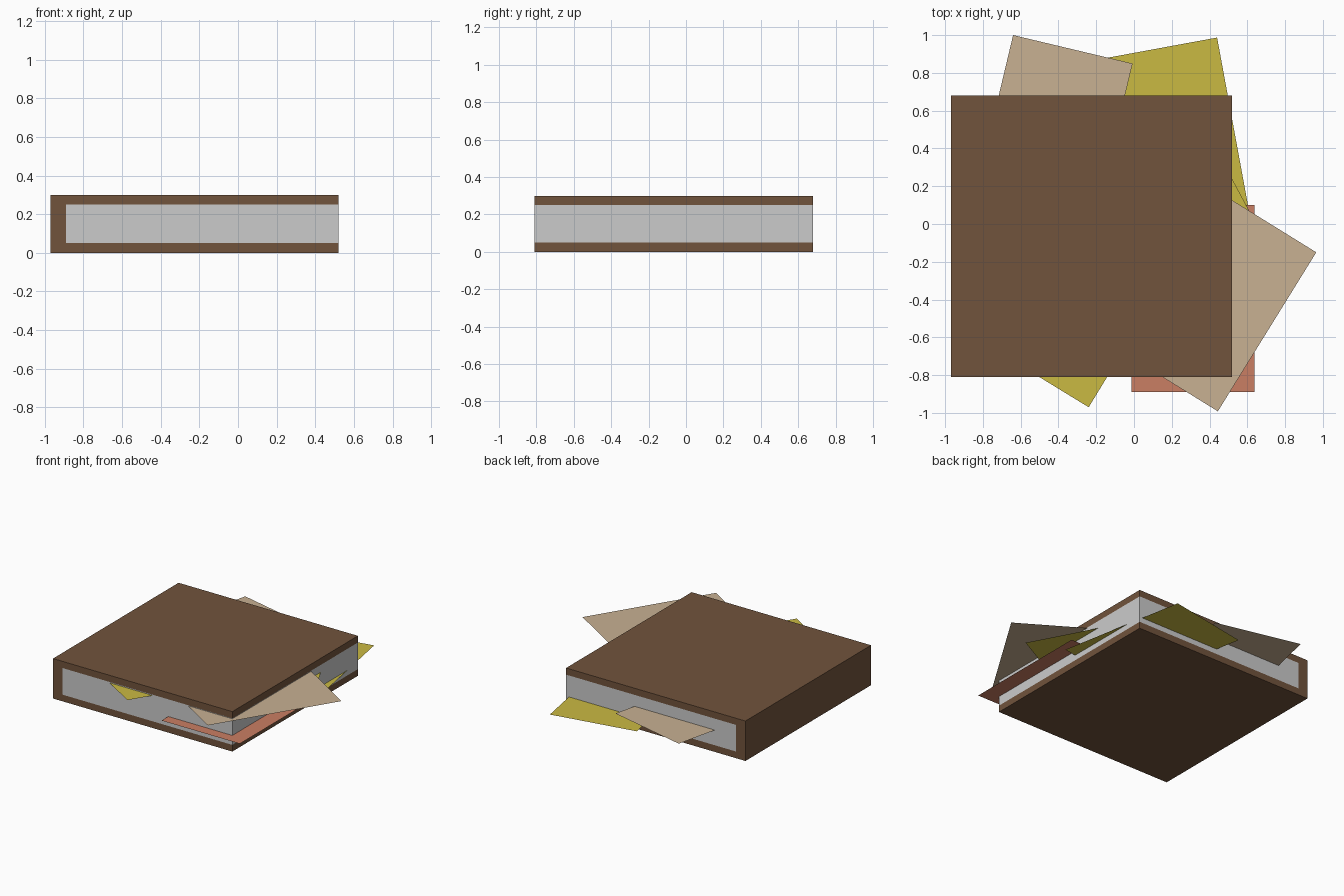
import bpy
from mathutils import Vector

if "Cube" in bpy.data.objects:
    bpy.data.objects.remove(bpy.data.objects["Cube"])


def material(name, rgb):
    m = bpy.data.materials.new(name)
    m.diffuse_color = (*rgb, 1)
    m.use_nodes = True
    m.node_tree.nodes["Principled BSDF"].inputs["Base Color"].default_value = m.diffuse_color
    return m


def mesh_object(name, verts, faces, mat=None):
    me = bpy.data.meshes.new(name)
    me.from_pydata(verts, [], faces)
    ob = bpy.data.objects.new(name, me)
    bpy.context.collection.objects.link(ob)
    if mat:
        me.materials.append(mat)
    return ob


def extrude_profile(name, profile, y0, y1, mat=None):
    """Solid from an XZ outline (counter-clockwise seen from the front)."""
    n = len(profile)
    verts = [(x, y, z) for y in (y0, y1) for x, z in profile]
    faces = [tuple(range(n)), tuple(range(2 * n - 1, n - 1, -1))]
    faces += [(i, i + n, (i + 1) % n + n, (i + 1) % n) for i in range(n)]
    return mesh_object(name, verts, faces, mat)


def sheet(name, corner, long_dir, short_dir, z, mat):
    """Loose paper: one corner plus the directions of its two edges."""
    c = Vector(corner)
    a = Vector(long_dir).normalized() * 0.99
    b = Vector(short_dir).normalized() * 0.65
    pts = [c, c + a, c + a + b, c + b]
    if a.cross(b) < 0:
        pts.reverse()
    return mesh_object(name, [(p.x, p.y, z) for p in pts], [(0, 1, 2, 3)], mat)


brown = material("leather_brown", (0.165, 0.087, 0.045))
tan = material("paper_tan", (0.58, 0.44, 0.29))
yellow = material("paper_yellow", (0.59, 0.49, 0.055))
salmon = material("paper_salmon", (0.59, 0.21, 0.125))

# Book bounds
X0, X1, Y0, Y1 = -0.97, 0.52, -0.81, 0.68
H, T, SPINE = 0.30, 0.05, -0.89

# Cover: two boards and the spine as one C-shaped profile
extrude_profile("cover", [(X0, 0), (X1, 0), (X1, T), (SPINE, T),
                          (SPINE, H - T), (X1, H - T), (X1, H), (X0, H)],
                Y0, Y1, brown)

# Page block, flush with the boards
extrude_profile("page_block", [(SPINE, T), (X1, T), (X1, H - T), (SPINE, H - T)],
                Y0, Y1)

# Loose sheets sticking out of the pages
sheet("tan_sheet_front", (0.965, -0.15), (-0.52, -0.84), (-0.84, 0.52), 0.246, tan)
sheet("tan_sheet_back", (-0.64, 1.0), (-0.15, -0.63), (0.63, -0.15), 0.164, tan)
sheet("yellow_sheet_back", (0.44, 0.987), (0.181, -0.983), (-0.983, -0.181), 0.089, yellow)
sheet("yellow_sheet_front", (-0.24, -0.97), (0.52, 0.85), (-0.85, 0.52), 0.244, yellow)
sheet("yellow_sheet_side", (0.77, -0.23), (-0.47, 0.88), (-0.88, -0.47), 0.195, yellow)
sheet("salmon_sheet", (0.638, -0.89), (0, 1), (-1, 0), 0.121, salmon)
